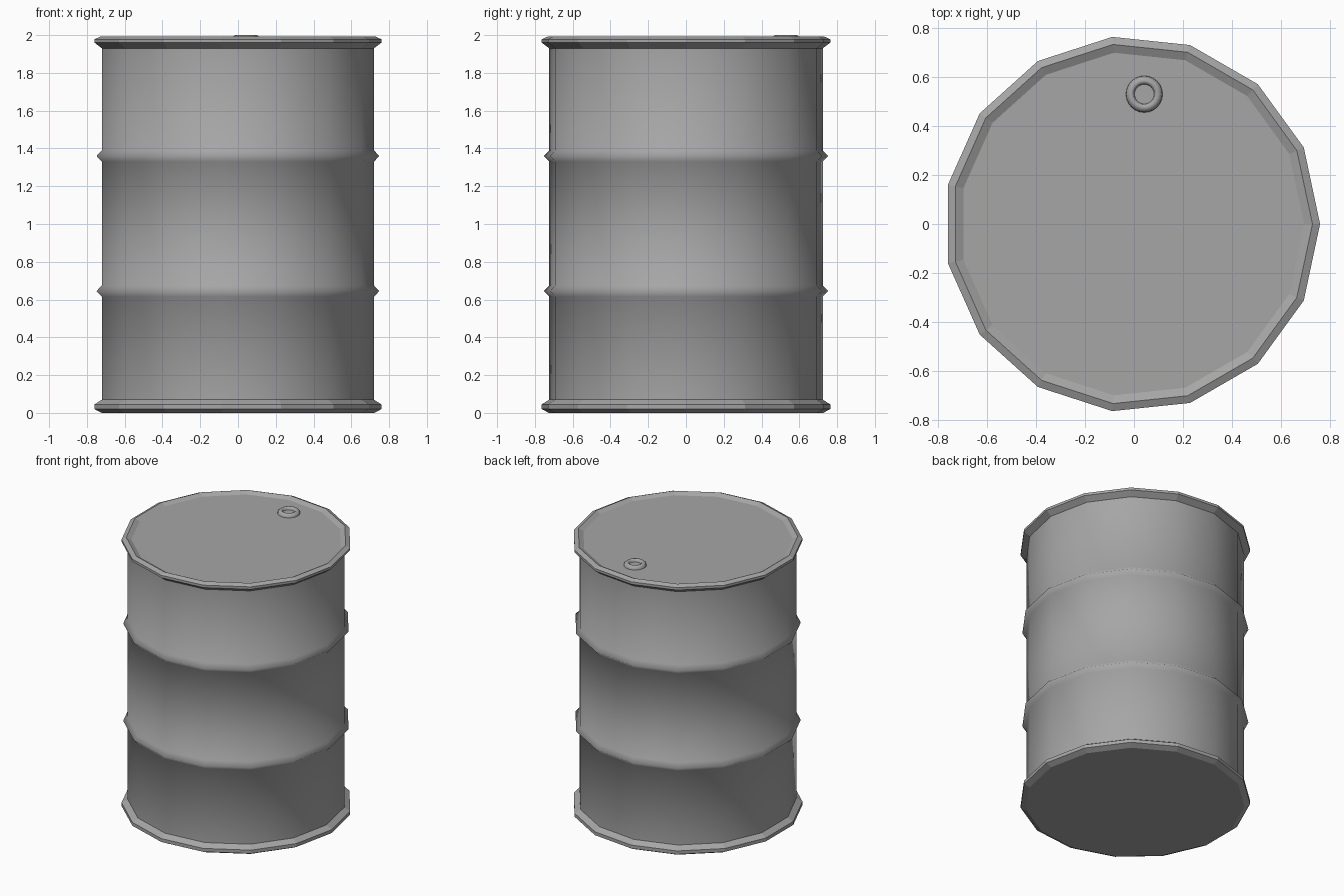
import bpy, bmesh, math

cube = bpy.data.objects.get("Cube")
if cube:
    bpy.data.objects.remove(cube, do_unlink=True)

SIDES = 15
CENTRE_X = -0.0085


def material(name, value):
    mat = bpy.data.materials.new(name)
    mat.use_nodes = True
    colour = (value, value, value, 1)
    mat.diffuse_color = colour
    mat.node_tree.nodes["Principled BSDF"].inputs["Base Color"].default_value = colour
    return mat


steel = material("grey steel", 0.38)


def lathe(name, profile, sides, centre, smooth, cap_start=False, cap_end=False):
    """Spin (radius, z) points, listed bottom to top on the outside, about a vertical axis."""
    bm = bmesh.new()
    rings = []
    for r, z in profile:
        angles = [math.tau * i / sides for i in range(sides)]
        rings.append([bm.verts.new((r * math.cos(a), r * math.sin(a), z)) for a in angles])
    for low, high in zip(rings, rings[1:]):
        for i in range(sides):
            j = (i + 1) % sides
            face = bm.faces.new((low[i], low[j], high[j], high[i]))
            face.smooth = smooth
    if cap_start:
        bm.faces.new(rings[0][::-1])
    if cap_end:
        bm.faces.new(rings[-1])
    mesh = bpy.data.meshes.new(name)
    bm.to_mesh(mesh)
    bm.free()
    mesh.materials.append(steel)
    obj = bpy.data.objects.new(name, mesh)
    obj.location = (centre[0], centre[1], 0)
    bpy.context.collection.objects.link(obj)
    return obj


axis = (CENTRE_X, 0)
BODY = 0.728

# Barrel wall with two pressed ribs, softly shaded
wall = [(BODY, 0.07)]
for rib_z in (0.645, 1.36):
    wall += [(BODY, rib_z - 0.03), (0.757, rib_z), (BODY, rib_z + 0.03)]
wall.append((BODY, 1.93))
lathe("barrel_wall", wall, SIDES, axis, True)

# Top rim with the sunken lid
lathe("top_rim_and_lid",
      [(BODY, 1.93), (0.768, 1.96), (0.768, 1.978), (0.737, 1.992), (0.703, 1.975)],
      SIDES, axis, False, cap_end=True)

# Bottom rim with the flat base
lathe("bottom_rim_and_base",
      [(0.73, 0), (0.768, 0.02), (0.768, 0.045), (BODY, 0.07)],
      SIDES, axis, False, cap_start=True)

# Filler cap ring on the lid
lathe("filler_cap",
      [(0.075, 1.974), (0.073, 1.988), (0.062, 1.998), (0.053, 2.0), (0.044, 1.996), (0.04, 1.98)],
      24, (0.042, 0.53), True, cap_end=True)
